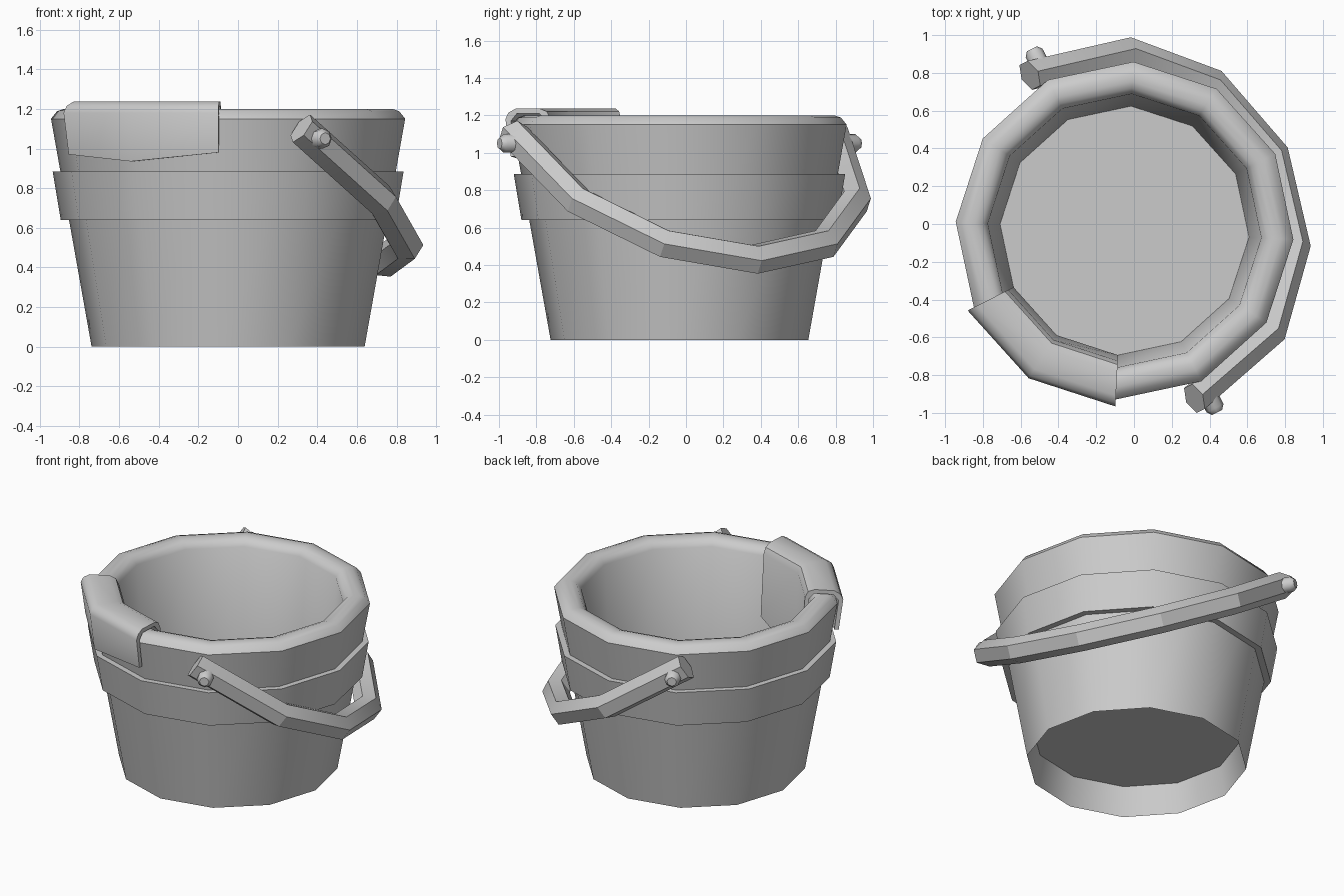
import bpy, bmesh
from math import sin, cos, radians, pi
from mathutils import Vector

if "Cube" in bpy.data.objects:
    bpy.data.objects.remove(bpy.data.objects["Cube"])

CENTRE = Vector((-0.05, -0.035, 0))
SIDES = 12
TURN = 27          # angle of the first corner, in degrees


def loft(name, rings, loop=False, smooth=None):
    """Skin closed rings of points; cap the ends unless the rings loop."""
    bm = bmesh.new()
    vs = [[bm.verts.new(p) for p in ring] for ring in rings]
    n = len(vs[0])
    for i in range(len(vs) if loop else len(vs) - 1):
        a, b = vs[i], vs[(i + 1) % len(vs)]
        for j in range(n):
            k = (j + 1) % n
            bm.faces.new((a[j], a[k], b[k], b[j]))
    if not loop:
        bm.faces.new(vs[0][::-1])
        bm.faces.new(vs[-1])
    bmesh.ops.recalc_face_normals(bm, faces=bm.faces)
    mesh = bpy.data.meshes.new(name)
    bm.to_mesh(mesh)
    bm.free()
    ob = bpy.data.objects.new(name, mesh)
    bpy.context.collection.objects.link(ob)
    if smooth:
        bpy.ops.object.select_all(action='DESELECT')
        bpy.context.view_layer.objects.active = ob
        ob.select_set(True)
        bpy.ops.object.shade_smooth_by_angle(angle=radians(smooth))
    return ob


def polar(r, z, deg):
    a = radians(deg)
    return CENTRE + Vector((r * cos(a), r * sin(a), z))


def lathe(profile):
    return [[polar(r, z, TURN + i * 360 / SIDES) for i in range(SIDES)]
            for r, z in profile]


# Bucket: recessed underside, outer wall, rounded rim, inner wall, floor
loft("bucket_body", lathe([
    (0.655, 0.20), (0.69, 0), (0.895, 1.15), (0.865, 1.188), (0.83, 1.2),
    (0.79, 1.2), (0.755, 1.188), (0.725, 1.15), (0.66, 0.22)]), smooth=40)

# Raised band around the wall
loft("bucket_band", lathe([
    (0.78, 0.64), (0.846, 0.64), (0.887, 0.885), (0.82, 0.885)]),
    loop=True, smooth=40)

# Cover wrapped over two sides of the rim, deeper at its middle corner
cover = []
for deg, out_z, in_z in ((-153, 0.97, 0.76), (-123, 0.935, 0.62), (-93, 0.98, 0.76)):
    section = [(0.903, out_z), (0.932, 1.18), (0.915, 1.215), (0.875, 1.237),
               (0.75, 1.237), (0.71, 1.22), (0.69, 1.18), (0.66, in_z),
               (0.68, in_z), (0.715, 1.17), (0.75, 1.21), (0.87, 1.21),
               (0.902, 1.17), (0.875, out_z)]
    cover.append([polar(r, z, deg) for r, z in section])
loft("rim_cover", cover, smooth=40)

# Handle: half ring with six-sided section, hanging down from the pivot axis
PIVOT = CENTRE + Vector((0, 0, 1.05))
U = Vector((cos(radians(-63)), sin(radians(-63)), 0))
V = Vector((cos(radians(27)), sin(radians(27)), 0))
Z = Vector((0, 0, 1))
TILT = radians(35)
S = V * cos(TILT) - Z * sin(TILT)
N = V * sin(TILT) + Z * cos(TILT)
bar = []
for i in range(7):
    a = radians(-90 + 30 * i)
    s = 1.08 * cos(a) if 0 < i < 6 else -0.09
    p = PIVOT + U * 0.96 * sin(a) + S * s
    out = (U * sin(a) / 0.96 + S * cos(a) / 1.08).normalized()
    bar.append([p + 0.085 * (N * cos(k * pi / 3) + out * sin(k * pi / 3))
                for k in range(6)])
loft("handle", bar, smooth=20)

# Pivot pins through both handle ends
for side, label in ((1, "front"), (-1, "back")):
    rings = [[PIVOT + U * side * d + r * (V * cos(k * pi / 4) + Z * sin(k * pi / 4))
              for k in range(8)]
             for d, r in ((0.84, 0.05), (1.055, 0.05), (1.08, 0.03))]
    loft("pivot_pin_" + label, rings, smooth=50)
